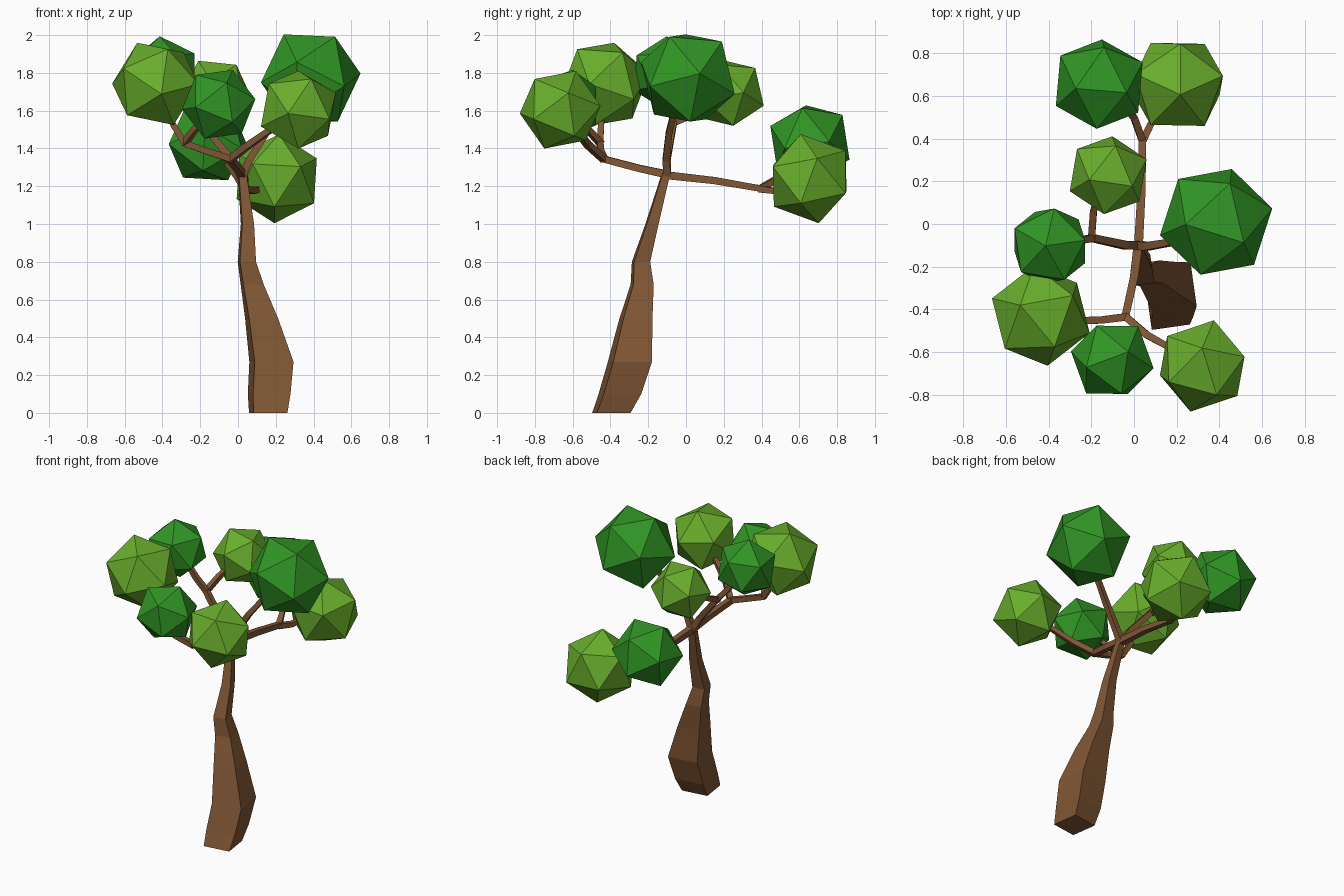
import bpy, bmesh
from math import radians, cos, sin
from mathutils import Vector, Matrix

if "Cube" in bpy.data.objects:
    bpy.data.objects.remove(bpy.data.objects["Cube"])


def material(name, rgb):
    m = bpy.data.materials.new(name)
    m.diffuse_color = (*rgb, 1)
    m.use_nodes = True
    m.node_tree.nodes["Principled BSDF"].inputs["Base Color"].default_value = m.diffuse_color
    return m


BARK = material("bark", (0.22, 0.095, 0.035))
LIGHT = material("light_leaf", (0.14, 0.42, 0.025))
DARK = material("dark_leaf", (0.03, 0.30, 0.018))


def finish(bm, name, mat):
    bmesh.ops.recalc_face_normals(bm, faces=bm.faces)
    me = bpy.data.meshes.new(name)
    bm.to_mesh(me)
    bm.free()
    me.materials.append(mat)
    ob = bpy.data.objects.new(name, me)
    bpy.context.collection.objects.link(ob)
    return ob


def limb(name, pts, level=False, twist=0):
    """Four-sided tapering tube through (x, y, z, width) points."""
    bm = bmesh.new()
    ps = [Vector(p[:3]) for p in pts]
    whole = (ps[-1] - ps[0]).normalized()
    ref = Vector((0, 1, 0)) if abs(whole.z) > 0.75 else Vector((0, 0, 1))
    rings = []
    for i, p in enumerate(ps):
        t = (ps[min(i + 1, len(ps) - 1)] - ps[max(i - 1, 0)]).normalized()
        if level:
            u, v = Vector((cos(twist), sin(twist), 0)), Vector((-sin(twist), cos(twist), 0))
        else:
            u = t.cross(ref).normalized()
            v = t.cross(u)
        h = pts[i][3] / 2
        rings.append([bm.verts.new(p + u * a * h + v * b * h)
                      for a, b in ((-1, -1), (1, -1), (1, 1), (-1, 1))])
    for r, s in zip(rings, rings[1:]):
        for k in range(4):
            bm.faces.new((r[k], r[(k + 1) % 4], s[(k + 1) % 4], s[k]))
    bm.faces.new(rings[0])
    bm.faces.new(rings[-1])
    return finish(bm, name, BARK)


def frame(a, b):
    a = Vector(a).normalized()
    c = a.cross(Vector(b)).normalized()
    return Matrix((a, c.cross(a), c)).transposed()


def leaf_ball(name, centre, r, a, b, mat):
    """Icosahedron turned so two neighbouring corners point along a and b."""
    bm = bmesh.new()
    bmesh.ops.create_icosphere(bm, subdivisions=1, radius=r)
    bm.verts.ensure_lookup_table()
    v0 = bm.verts[0]
    v1 = v0.link_edges[0].other_vert(v0)
    rot = frame(a, b) @ frame(v0.co, v1.co).transposed()
    for v in bm.verts:
        v.co = rot @ v.co + Vector(centre)
    return finish(bm, name, mat)


# Trunk
limb("trunk", [
    (0.160, -0.395, 0.00, 0.180), (0.165, -0.350, 0.10, 0.200),
    (0.177, -0.297, 0.27, 0.207), (0.125, -0.265, 0.50, 0.155),
    (0.075, -0.232, 0.68, 0.108), (0.047, -0.238, 0.80, 0.086),
    (0.050, -0.180, 1.00, 0.062), (0.022, -0.105, 1.27, 0.040),
], level=True, twist=radians(8))

# Branches
branches = {
    "back_branch": [(0.02, -0.12, 1.26, .042), (0.035, 0.15, 1.23, .038), (0.04, 0.41, 1.185, .034)],
    "back_left_twig": [(0.04, 0.39, 1.185, .036), (0.0, 0.50, 1.25, .032), (-0.10, 0.60, 1.38, .026)],
    "back_right_twig": [(0.04, 0.39, 1.185, .036), (0.08, 0.47, 1.175, .032), (0.16, 0.60, 1.21, .026)],
    "right_branch": [(0.02, -0.10, 1.25, .042), (0.06, -0.105, 1.34, .038),
                     (0.15, -0.09, 1.48, .034), (0.28, -0.05, 1.65, .028)],
    "left_branch": [(0.02, -0.10, 1.25, .042), (-0.04, -0.10, 1.35, .038), (-0.20, -0.065, 1.54, .034)],
    "left_back_twig": [(-0.20, -0.075, 1.53, .034), (-0.19, 0.06, 1.59, .032), (-0.15, 0.17, 1.66, .026)],
    "left_side_twig": [(-0.19, -0.065, 1.53, .034), (-0.27, -0.08, 1.62, .032), (-0.36, -0.09, 1.75, .026)],
    "front_branch": [(0.02, -0.09, 1.26, .042), (0.0, -0.25, 1.295, .038), (-0.042, -0.44, 1.345, .036)],
    "front_left_branch": [(-0.03, -0.435, 1.342, .036), (-0.15, -0.45, 1.38, .034), (-0.29, -0.455, 1.43, .034)],
    "front_left_twig": [(-0.28, -0.455, 1.425, .034), (-0.34, -0.45, 1.52, .032), (-0.40, -0.44, 1.65, .026)],
    "front_middle_twig": [(-0.285, -0.45, 1.425, .034), (-0.23, -0.52, 1.50, .030), (-0.14, -0.60, 1.59, .026)],
    "front_right_twig": [(-0.045, -0.43, 1.34, .036), (0.06, -0.52, 1.42, .034), (0.26, -0.63, 1.56, .026)],
}
for name, pts in branches.items():
    limb(name, pts)

# Leaf balls: centre, radius, two corner directions, colour
balls = [
    ("back_left_leaves", (-.163, .656, 1.43), .228, (.10, .76, .65), (.06, .95, -.31), DARK),
    ("back_right_leaves", (.205, .655, 1.24), .241, (.05, -.20, .98), (.05, .78, .62), LIGHT),
    ("middle_leaves", (-.121, .229, 1.692), .195, (.10, .92, -.33), (.93, .36, .03), LIGHT),
    ("right_leaves", (.385, .010, 1.773), .272, (.27, .91, -.31), (.96, .27, .07), DARK),
    ("left_leaves", (-.395, -.102, 1.797), .198, (-.10, 0, .99), (.09, .84, .53), DARK),
    ("front_left_leaves", (-.437, -.430, 1.742), .243, (-.39, .20, .88), (-.92, .33, .07), LIGHT),
    ("front_middle_leaves", (-.102, -.637, 1.634), .200, (.92, -.19, .13), (.60, .79, .08), DARK),
    ("front_right_leaves", (.320, -.666, 1.605), .222, (0, .38, .93), (.92, .18, .36), LIGHT),
]
for ball in balls:
    leaf_ball(*ball)
